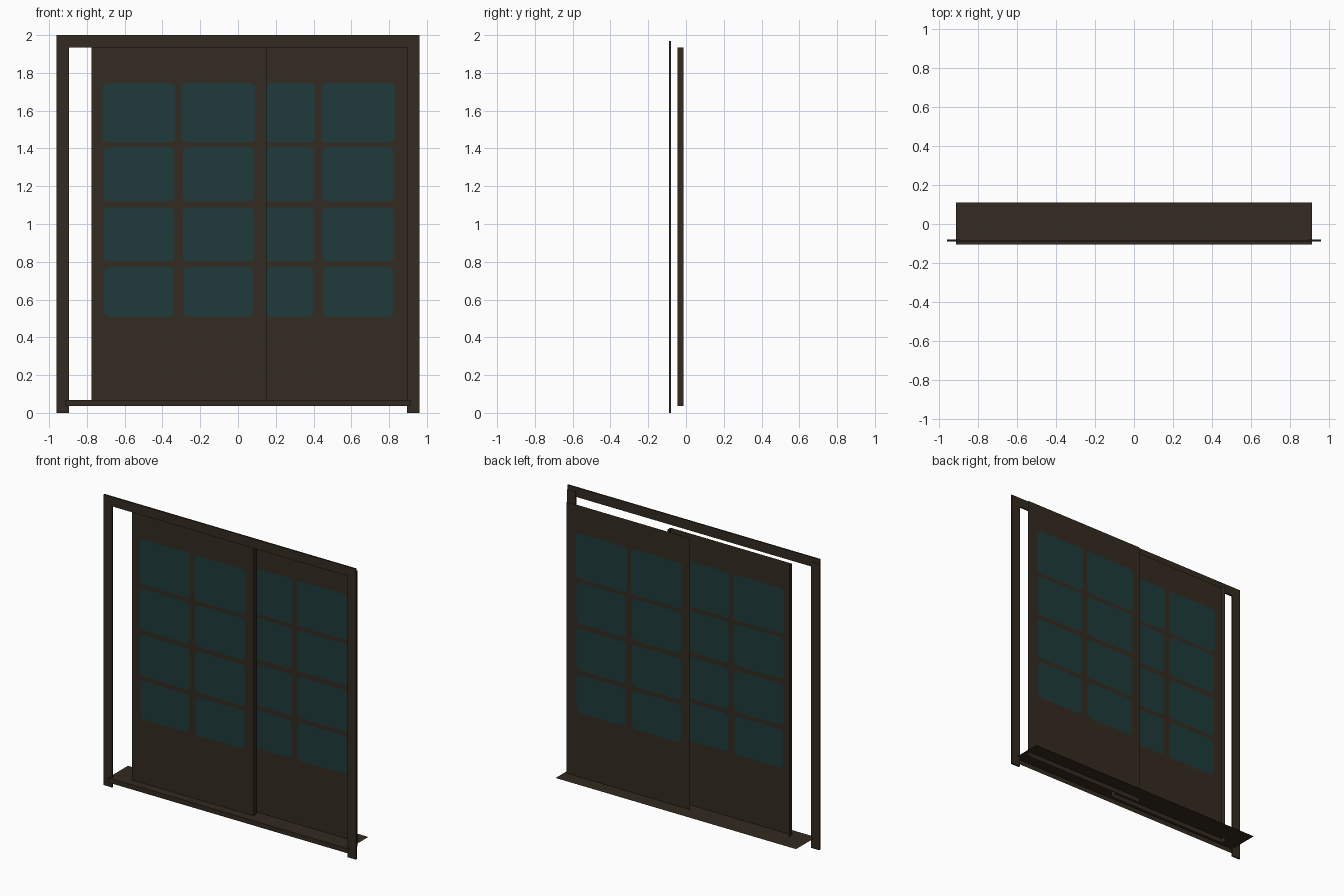
import bpy
import bmesh
import math

cube = bpy.data.objects.get("Cube")
if cube:
    bpy.data.objects.remove(cube, do_unlink=True)


def material(name, rgb):
    mat = bpy.data.materials.new(name)
    mat.use_nodes = True
    color = (*rgb, 1.0)
    mat.diffuse_color = color
    bsdf = next(n for n in mat.node_tree.nodes if n.type == 'BSDF_PRINCIPLED')
    bsdf.inputs["Base Color"].default_value = color
    return mat


wood = material("dark brown wood", (0.033, 0.0235, 0.015))
glass = material("dark teal glass", (0.014, 0.043, 0.043))


def finish(name, bm, mat):
    mesh = bpy.data.meshes.new(name)
    bm.to_mesh(mesh)
    bm.free()
    mesh.materials.append(mat)
    obj = bpy.data.objects.new(name, mesh)
    bpy.context.collection.objects.link(obj)
    return obj


def box(name, xs, ys, zs, is_open=None):
    """Box of wood; faces whose normal satisfies is_open are left out."""
    bm = bmesh.new()
    bmesh.ops.create_cube(bm, size=1)
    for v in bm.verts:
        v.co = [r[0] if c < 0 else r[1] for c, r in zip(v.co, (xs, ys, zs))]
    if is_open:
        bm.normal_update()
        bmesh.ops.delete(bm, geom=[f for f in bm.faces if is_open(f.normal)], context='FACES')
    return finish(name, bm, wood)


def sheet(name, corners):
    bm = bmesh.new()
    bm.faces.new([bm.verts.new(c) for c in corners])
    return finish(name, bm, wood)


# Door frame: two posts and a header with open ends
for side, label in ((-1, "right"), (1, "left")):
    box(label + "_post", sorted((side * 0.895, side * 0.96)), (-0.09, -0.079), (0, 1.97))
box("header", (-0.96, 0.96), (-0.091, -0.081), (1.935, 2.0), lambda n: abs(n.x) > 0.9)

# Sill: thin tread with a lip along its front edge
W, FRONT, BACK, TOP, LOW = 0.915, -0.106, 0.11, 0.068, 0.036
sheet("sill_tread", [(-W, FRONT, TOP), (W, FRONT, TOP), (W, BACK, TOP), (-W, BACK, TOP)])
sheet("sill_lip", [(-W, FRONT, LOW), (W, FRONT, LOW), (W, FRONT, TOP), (-W, FRONT, TOP)])

# Sliding panels: the front one has side walls and an open back, the rear one is a sheet
Z0, Z1 = 0.036, 1.935
FRONT_X, FRONT_Y = -0.775, -0.046
REAR_X, REAR_Y = -0.037, 0.012
box("front_panel", (FRONT_X, 0.15), (FRONT_Y, -0.012), (Z0, Z1),
    lambda n: n.y > 0.9 or abs(n.z) > 0.9)
sheet("rear_panel", [(REAR_X, REAR_Y, Z0), (0.9, REAR_Y, Z0), (0.9, REAR_Y, Z1), (REAR_X, REAR_Y, Z1)])

# Window panes with rounded corners, shown on both sides of each panel
COLUMNS = ((0.058, 0.445), (0.478, 0.867))
# Each row: bottom, top and how much narrower it is on each side
ROWS = ((0.508, 0.773, 0.008), (0.802, 1.088, 0.005), (1.12, 1.407, 0.005), (1.432, 1.746, 0.0))


def panes(name, left, y, facing):
    bm = bmesh.new()
    radius, steps = 0.028, 4
    for start, end in COLUMNS:
        for low, high, inset in ROWS:
            a, b = start + inset + radius, end - inset - radius
            c, d = low + radius, high - radius
            outline = []
            for q, (cx, cz) in enumerate(((b, d), (a, d), (a, c), (b, c))):
                for i in range(steps + 1):
                    t = math.pi / 2 * (q + i / steps)
                    outline.append(bm.verts.new((left + cx + radius * math.cos(t), y,
                                                 cz + radius * math.sin(t))))
            # A counter-clockwise outline in x and z faces the front
            bm.faces.new(outline if facing < 0 else outline[::-1])
    return finish(name, bm, glass)


GAP = 0.002
for panel, left, y in (("front_panel", FRONT_X, FRONT_Y), ("rear_panel", REAR_X, REAR_Y)):
    for facing, label in ((-1, "outside"), (1, "inside")):
        panes(f"{panel}_panes_{label}", left, y + facing * GAP, facing)
